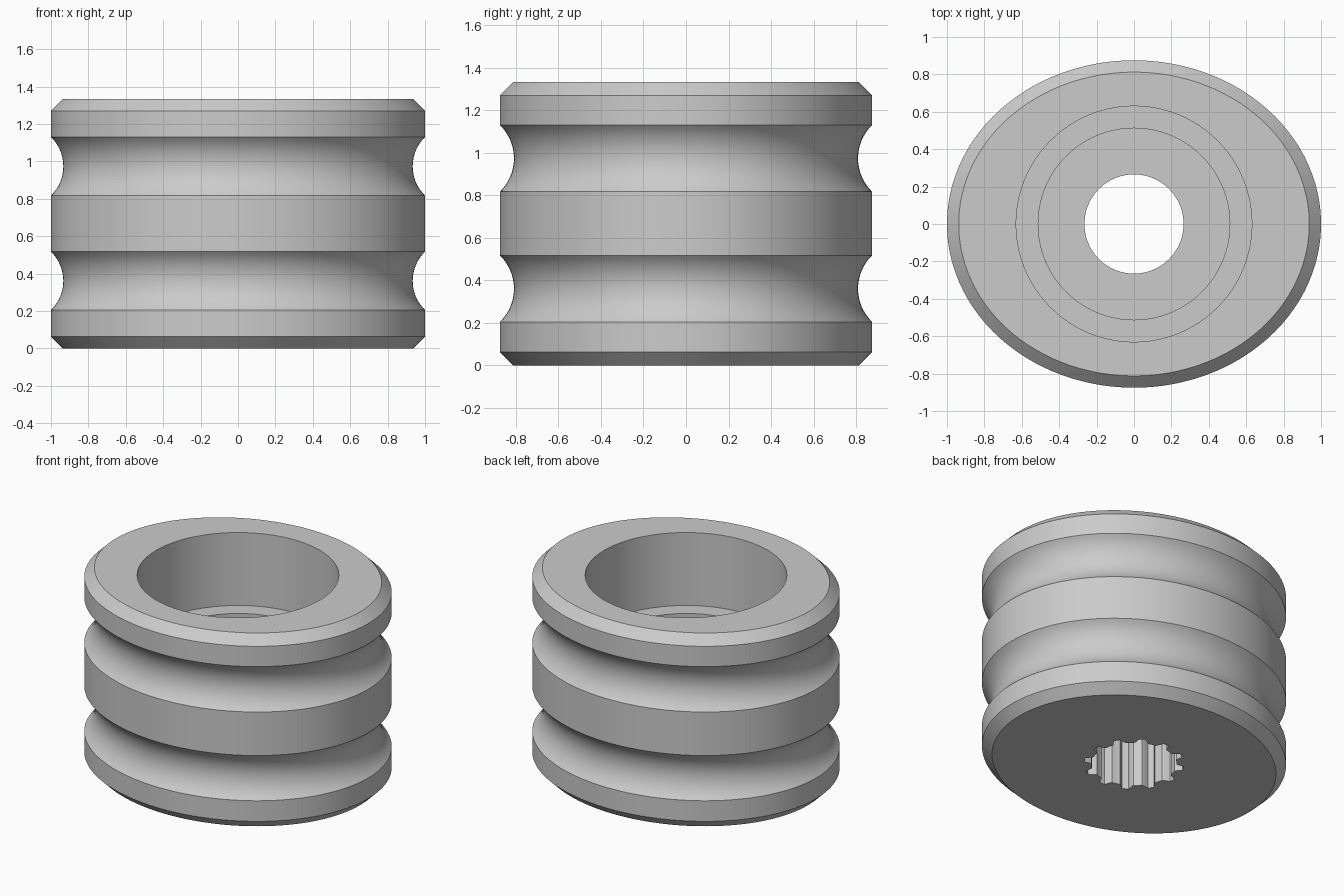
import bpy, bmesh, math

if "Cube" in bpy.data.objects:
    bpy.data.objects.remove(bpy.data.objects["Cube"])

N = 192                     # segments around the axis
RX, RY, H = 1.0, 0.875, 1.333


def ellipse(inset, z):
    """Outer ring of the oval body, moved inward by inset."""
    return [((RX - inset) * math.cos(2 * math.pi * i / N),
             (RY - inset) * math.sin(2 * math.pi * i / N), z) for i in range(N)]


def circle(r, z):
    return [(r * math.cos(2 * math.pi * i / N),
             r * math.sin(2 * math.pi * i / N), z) for i in range(N)]


def spline(z, land=0.267, tip=0.313, teeth=12):
    """Toothed ring for the shaft socket."""
    pts, period = [], N // teeth
    for i in range(N):
        k = min(i % period, period - i % period)
        t = max(0.0, min(1.0, (4.5 - k) / 2.5))
        r, a = land + (tip - land) * t, 2 * math.pi * i / N
        pts.append((r * math.cos(a), r * math.sin(a), z))
    return pts


def groove(z0, z1, depth=0.066, steps=16):
    """Round circular-arc groove in the outer wall."""
    half = (z1 - z0) / 2
    rad = (half ** 2 + depth ** 2) / (2 * depth)
    ang = math.asin(half / rad)
    out = []
    for s in range(steps + 1):
        a = -ang + 2 * ang * s / steps
        out.append(ellipse(rad * math.cos(a) - (rad - depth),
                           (z0 + z1) / 2 + rad * math.sin(a)))
    return out


# outer wall from bottom to top: chamfer, two grooves, chamfer
rings = [ellipse(0.063, 0), ellipse(0, 0.063)]
rings += groove(0.205, 0.517) + groove(0.817, 1.13)
rings += [ellipse(0, H - 0.063), ellipse(0.063, H)]
# stepped bore from the top, then the toothed socket down to the bottom
rings += [circle(0.63, H), circle(0.63, 0.83), circle(0.512, 0.83),
          circle(0.512, 0.6), circle(0.265, 0.6), circle(0.265, 0.4),
          spline(0.4), spline(0)]

bm = bmesh.new()
loops = [[bm.verts.new(p) for p in ring] for ring in rings]
for a, b in zip(loops, loops[1:] + loops[:1]):
    for i in range(N):
        j = (i + 1) % N
        bm.faces.new((a[i], a[j], b[j], b[i]))
bmesh.ops.recalc_face_normals(bm, faces=bm.faces)

mesh = bpy.data.meshes.new("grooved_roller")
bm.to_mesh(mesh)
bm.free()

grey = bpy.data.materials.new("light grey")
grey.diffuse_color = (0.6, 0.6, 0.6, 1)
grey.use_nodes = True
grey.node_tree.nodes["Principled BSDF"].inputs["Base Color"].default_value = grey.diffuse_color
mesh.materials.append(grey)

roller = bpy.data.objects.new("grooved_roller", mesh)
bpy.context.collection.objects.link(roller)
bpy.context.view_layer.objects.active = roller
roller.select_set(True)
bpy.ops.object.shade_smooth_by_angle(angle=math.radians(25))
